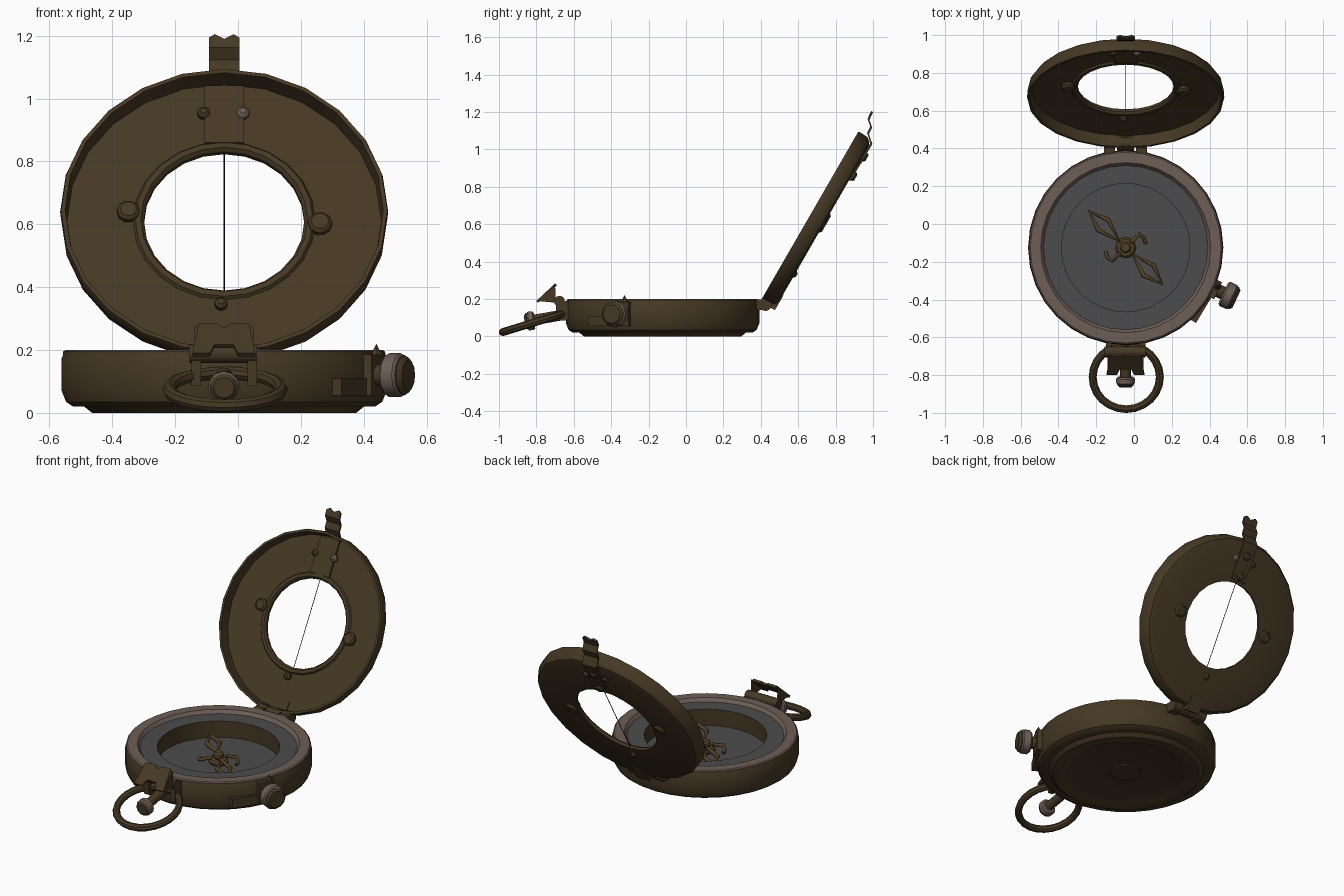
import bpy, bmesh
from math import radians, sin, cos, tau
from mathutils import Matrix, Vector

if "Cube" in bpy.data.objects:
    bpy.data.objects.remove(bpy.data.objects["Cube"])


def material(name, color):
    mat = bpy.data.materials.new(name)
    mat.use_nodes = True
    mat.diffuse_color = (*color, 1)
    mat.node_tree.nodes["Principled BSDF"].inputs["Base Color"].default_value = (*color, 1)
    return mat


BRASS = material("aged brass", (0.061, 0.04, 0.0175))
RIM = material("worn copper", (0.155, 0.112, 0.094))
GREY = material("dial grey", (0.072, 0.072, 0.074))
NEEDLE = material("needle bronze", (0.09, 0.055, 0.02))
BLACK = material("black wire", (0.006, 0.006, 0.006))
UNDER = material("dark underside", (0.05, 0.032, 0.015))
WORLD = Matrix.Identity(4)


def finish(name, bm, mats, matrix):
    """Turn a bmesh into a placed, edge-smoothed object."""
    bmesh.ops.remove_doubles(bm, verts=bm.verts, dist=0.00001)
    bmesh.ops.recalc_face_normals(bm, faces=bm.faces)
    mesh = bpy.data.meshes.new(name)
    bm.to_mesh(mesh)
    bm.free()
    for mat in mats:
        mesh.materials.append(mat)
    obj = bpy.data.objects.new(name, mesh)
    bpy.context.collection.objects.link(obj)
    obj.matrix_world = matrix
    bpy.ops.object.select_all(action="DESELECT")
    obj.select_set(True)
    bpy.context.view_layer.objects.active = obj
    bpy.ops.object.shade_smooth_by_angle(angle=radians(35))
    return obj


def lathe(name, profile, mats, matrix=WORLD, sides=24, closed=False, rule=None):
    """Spin (radius, height) points about z; rule picks a material per band."""
    bm = bmesh.new()
    rings = [[bm.verts.new((r * cos(tau * i / sides), r * sin(tau * i / sides), z))
              for i in range(sides)] for r, z in profile]
    count = len(profile)
    for k in range(count if closed else count - 1):
        lower, upper = rings[k], rings[(k + 1) % count]
        for i in range(sides):
            j = (i + 1) % sides
            face = bm.faces.new((lower[i], lower[j], upper[j], upper[i]))
            if rule:
                face.material_index = rule(profile[k], profile[(k + 1) % count])
    return finish(name, bm, mats, matrix)


def rod(name, start, end, radius, mat, matrix=WORLD, sides=12, bevel=0.0):
    """Round bar or knob between two points."""
    start, end = Vector(start), Vector(end)
    axis = end - start
    h = axis.length
    place = Matrix.Translation(start) @ axis.to_track_quat("Z", "Y").to_matrix().to_4x4()
    profile = [(0, 0), (radius - bevel, 0), (radius, bevel),
               (radius, h - bevel), (radius - bevel, h), (0, h)]
    return lathe(name, profile, [mat], matrix @ place, sides)


def plate(name, outline, depth, mat, matrix=WORLD):
    """Extrude a flat xy outline along z."""
    bm = bmesh.new()
    face = bm.faces.new([bm.verts.new((x, y, 0)) for x, y in outline])
    top = bmesh.ops.extrude_face_region(bm, geom=[face])["geom"]
    bmesh.ops.translate(bm, vec=(0, 0, depth),
                        verts=[v for v in top if isinstance(v, bmesh.types.BMVert)])
    return finish(name, bm, [mat], matrix)


def block(name, low, high, mat, matrix=WORLD):
    (a, b, c), (d, e, f) = low, high
    return plate(name, [(a, b), (d, b), (d, e), (a, e)], f - c,
                 mat, matrix @ Matrix.Translation((0, 0, c)))


def tube(name, points, radius, mat, matrix=WORLD, cyclic=False):
    curve = bpy.data.curves.new(name, "CURVE")
    curve.dimensions = "3D"
    curve.bevel_depth = radius
    curve.bevel_resolution = 1
    curve.use_fill_caps = True
    spline = curve.splines.new("POLY")
    spline.points.add(len(points) - 1)
    for point, co in zip(spline.points, points):
        point.co = (*co, 1)
    spline.use_cyclic_u = cyclic
    curve.materials.append(mat)
    obj = bpy.data.objects.new(name, curve)
    bpy.context.collection.objects.link(obj)
    obj.matrix_world = matrix
    return obj


# Case with rim, dial ring and sunken bowl
CASE = Matrix.Translation((-0.044, -0.125, 0))


def case_color(a, b):
    if max(a[0], b[0]) < 0.35 and max(a[1], b[1]) < 0.03:
        return 3
    if min(a[1], b[1]) >= 0.18 and min(a[0], b[0]) >= 0.43:
        return 1 if max(a[0], b[0]) < 0.513 else 0
    return 2 if a[1] == b[1] and a[1] > 0.05 else 0


lathe("case", [(0, 0.002), (0.09, 0.002), (0.09, 0.01), (0.34, 0.01), (0.36, 0), (0.42, 0),
               (0.445, 0.02), (0.48, 0.02), (0.503, 0.035), (0.517, 0.07), (0.517, 0.175),
               (0.514, 0.18), (0.512, 0.195), (0.505, 0.2), (0.45, 0.2), (0.435, 0.18),
               (0.34, 0.18), (0.34, 0.08), (0, 0.08)],
      [BRASS, RIM, GREY, UNDER], CASE, sides=32, rule=case_color)

# Needle, pivot and small curved arms
rod("pivot_base", (0, 0, 0.08), (0, 0, 0.11), 0.055, NEEDLE, CASE, bevel=0.01)
rod("pivot_cap", (0, 0, 0.11), (0, 0, 0.15), 0.03, NEEDLE, CASE, bevel=0.01)
for side, angle in (("north", 135), ("south", -45)):
    turn = CASE @ Matrix.Rotation(radians(angle), 4, "Z")
    tube("needle_" + side, [(0.05, 0, 0.125), (0.17, 0.038, 0.125), (0.27, 0, 0.125),
                            (0.17, -0.038, 0.125)], 0.013, NEEDLE, turn, cyclic=True)
    tube("needle_arm_" + side, [(0, 0.04, 0.12), (0.0, 0.1, 0.11), (0.03, 0.105, 0.1),
                                (0.06, 0.09, 0.09)], 0.01, NEEDLE, turn)

# Lid, a shallow dish: local y runs up the lid, local z points out of its open side
LID = Matrix.Translation((-0.044, 0.697, 0.624)) @ Matrix.Rotation(radians(60), 4, "X")
lathe("lid", [(0.255, -0.044), (0.475, -0.046), (0.502, -0.038), (0.519, -0.015),
              (0.522, 0.03), (0.519, 0.041), (0.506, 0.041), (0.5, -0.024),
              (0.29, -0.026), (0.283, -0.016), (0.265, -0.016), (0.255, -0.028)],
      [BRASS], LID, closed=True)
tube("sight_wire", [(0, -0.26, -0.036), (0, 0.26, -0.036)], 0.002, BLACK, LID)
block("lid_plate", (-0.063, 0.28, -0.03), (0.063, 0.49, -0.012), BRASS, LID)
for name, x, y, size, mat in (("left", 0.305, -0.015, 0.038, BRASS),
                              ("right", -0.305, 0.03, 0.036, BRASS),
                              ("lower", -0.01, -0.31, 0.02, BRASS),
                              ("plate_left", 0.06, 0.39, 0.02, RIM),
                              ("plate_right", -0.065, 0.39, 0.02, BRASS)):
    rod("lid_screw_" + name, (x, y, -0.058), (x, y, 0), size, mat, LID, 10, 0.01)

# Bent catch strip that wraps over the top of the lid
SIDEWAYS = Matrix(((0, 0, 1, 0), (1, 0, 0, 0), (0, 1, 0, 0), (0, 0, 0, 1)))
path = [(0.27, -0.055), (0.5, -0.057), (0.537, -0.015), (0.576, -0.012),
        (0.603, 0.02), (0.632, 0.024)]
outline = path + [(y, z + 0.012) for y, z in reversed(path)]
plate("catch_strip", outline, 0.096, BRASS, LID @ Matrix.Translation((-0.048, 0, 0)) @ SIDEWAYS)
plate("catch_tip", [(-0.048, 0.625), (0.048, 0.625), (0.048, 0.638), (0.03, 0.65),
                    (0, 0.633), (-0.03, 0.65), (-0.048, 0.638)], 0.012, BRASS,
      LID @ Matrix.Translation((0, 0, 0.024)))
for y in (0.3, 0.42):
    rod("catch_rivet", (0, y, -0.07), (0, y, -0.045), 0.025, BRASS, LID, 8, 0.008)

# Hinge between case and lid
for index, (a, b) in enumerate(((-0.16, -0.1), (-0.09, 0.0), (0.01, 0.07))):
    rod("hinge_barrel", (a, 0.425, 0.172), (b, 0.425, 0.172), 0.036, BRASS)
    if index != 1:
        block("hinge_lug", (a, 0.36, 0.14), (b, 0.425, 0.198), BRASS)
block("hinge_leaf", (-0.045, -0.53, -0.05), (0.045, -0.44, -0.02), BRASS, LID)
rod("hinge_pin", (-0.155, 0.425, 0.172), (0.065, 0.425, 0.172), 0.02, BRASS)

# Front sight hood on its bracket
rod("sight_barrel", (-0.155, -0.677, 0.188), (0.06, -0.677, 0.188), 0.029, BRASS)
SLOPE = Matrix.Translation((-0.045, -0.8, 0.19)) @ Matrix.Rotation(radians(43), 4, "X")
half = [(0.02, 0.138), (0.08, 0.138), (0.1, 0), (0.045, 0), (0.03, 0.04)]
plate("sight_hood", [(0, 0.118)] + half + [(-x, y) for x, y in reversed(half)],
      0.014, BRASS, SLOPE @ Matrix.Translation((0, 0, -0.014)))
for x in (-0.14, 0.038):
    plate("hood_cheek", [(-0.8, 0.19), (-0.7, 0.275), (-0.695, 0.18)], 0.012, BRASS,
          Matrix.Translation((x, 0, 0)) @ SIDEWAYS)
    block("sight_bracket", (x - 0.008, -0.695, 0.085), (x + 0.022, -0.61, 0.19), BRASS)

# Carrying ring, its shaft and end knob with a brass cap
rod("ring_shaft", (-0.045, -0.6, 0.125), (-0.045, -0.83, 0.085), 0.028, BRASS)
rod("ring_knob", (-0.045, -0.81, 0.085), (-0.045, -0.85, 0.081), 0.05, RIM, sides=12, bevel=0.008)
rod("ring_knob_cap", (-0.045, -0.84, 0.082), (-0.045, -0.864, 0.08), 0.045, BRASS, bevel=0.012)
tilt = Matrix.Translation((-0.041, -0.81, 0.075)) @ Matrix.Rotation(radians(17), 4, "X")
lathe("carrying_ring", [(0.178 + 0.021 * cos(tau * i / 8), 0.021 * sin(tau * i / 8))
                        for i in range(8)], [BRASS], tilt, closed=True)

# Side lock knob with its brass cap, block and pointer
OUT = CASE @ Matrix.Rotation(radians(-25), 4, "Z")
rod("lock_shaft", (0.49, 0, 0.12), (0.59, 0, 0.12), 0.035, BRASS, OUT)
rod("lock_knob", (0.57, 0, 0.12), (0.63, 0, 0.12), 0.07, RIM, OUT, 12, 0.01)
rod("lock_knob_cap", (0.615, 0, 0.12), (0.647, 0, 0.12), 0.064, BRASS, OUT, 12, 0.014)
block("lock_block", (0.49, -0.15, 0.055), (0.525, 0.05, 0.11), BRASS,
      CASE @ Matrix.Rotation(radians(-31), 4, "Z"))
block("lock_mount", (0.49, -0.05, 0.055), (0.54, 0.05, 0.185), BRASS, OUT)
lathe("lock_pointer", [(0.022, 0), (0, 0.04)], [BRASS],
      OUT @ Matrix.Translation((0.525, 0.02, 0.18)), sides=6)
